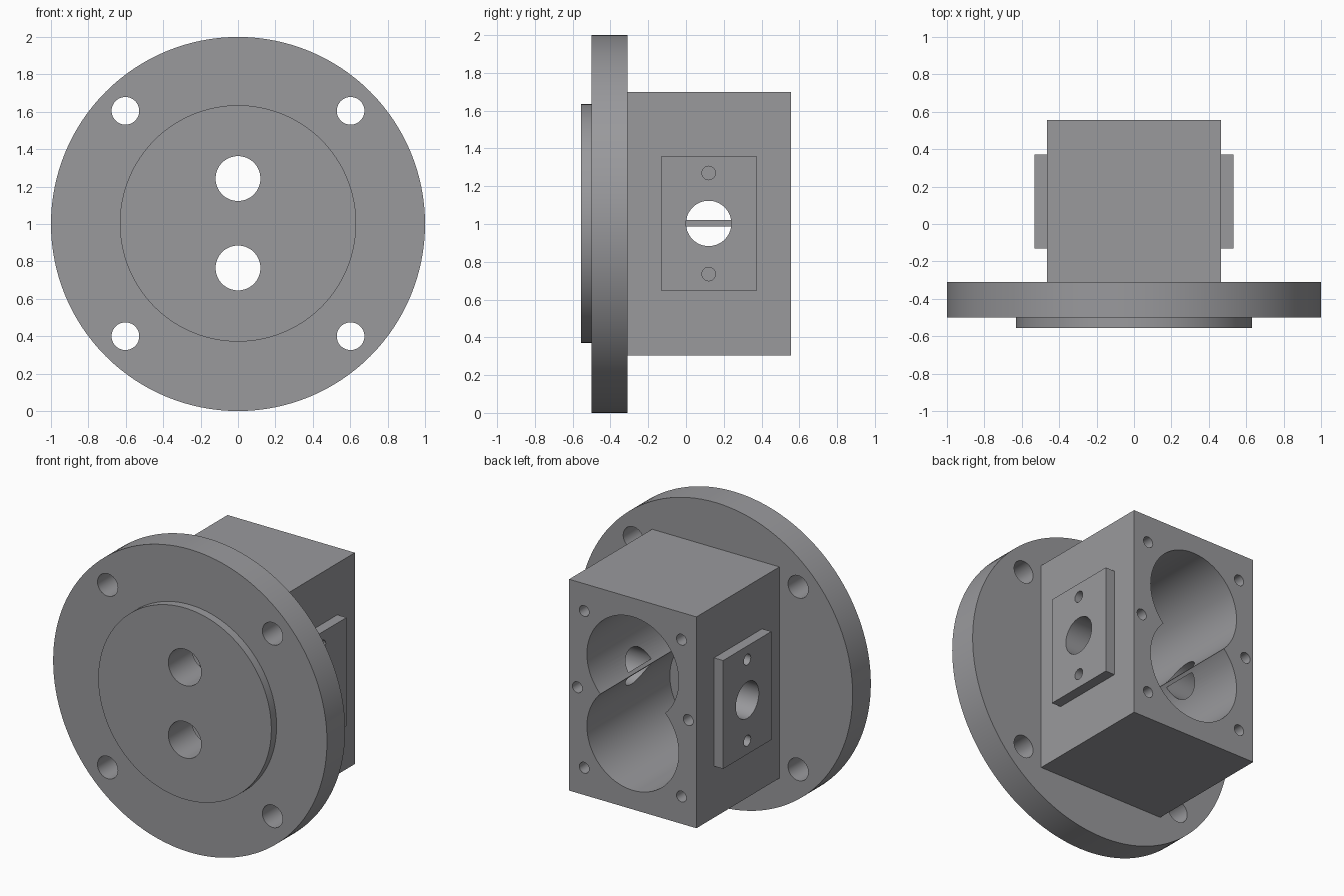
import bpy
import math

if "Cube" in bpy.data.objects:
    bpy.data.objects.remove(bpy.data.objects["Cube"])

grey = bpy.data.materials.new("machined grey")
grey.diffuse_color = (0.32, 0.32, 0.335, 1)
grey.use_nodes = True
grey.node_tree.nodes["Principled BSDF"].inputs["Base Color"].default_value = grey.diffuse_color

ZC = 1.0                       # height of the main axis
BACK, SEAT = 0.555, -0.31      # back of the block, back of the flange


def box(name, x, y, z):
    """Box from (min, max) ranges."""
    bpy.ops.mesh.primitive_cube_add(size=1, location=[sum(r) / 2 for r in (x, y, z)])
    ob = bpy.context.object
    ob.name = name
    ob.scale = [r[1] - r[0] for r in (x, y, z)]
    bpy.ops.object.transform_apply(location=True, rotation=True, scale=True)
    return ob


def cyl(name, axis, radius, start, end, a, b, sides=64):
    """Cylinder along axis; a, b are its centre on the other axis and z."""
    mid = (start + end) / 2
    loc = (a, mid, b) if axis == "y" else (mid, a, b)
    rot = (math.pi / 2, 0, 0) if axis == "y" else (0, math.pi / 2, 0)
    bpy.ops.mesh.primitive_cylinder_add(vertices=sides, radius=radius,
                                        depth=abs(end - start), location=loc, rotation=rot)
    ob = bpy.context.object
    ob.name = name
    bpy.ops.object.transform_apply(location=True, rotation=True, scale=True)
    return ob


def cut(ob, cutters):
    """Subtract the cutters one after another and remove them."""
    for c in cutters:
        c.hide_render = True
        m = ob.modifiers.new("cut", "BOOLEAN")
        m.operation, m.solver, m.object = "DIFFERENCE", "EXACT", c
        bpy.context.view_layer.objects.active = ob
        bpy.ops.object.modifier_apply(modifier=m.name)
        bpy.data.objects.remove(c)


def finish(ob):
    ob.data.materials.clear()
    ob.data.materials.append(grey)
    bpy.ops.object.select_all(action="DESELECT")
    ob.select_set(True)
    bpy.context.view_layer.objects.active = ob
    bpy.ops.object.shade_smooth_by_angle(angle=math.radians(30))


def port_cutters():
    return [cyl("port_cutter", "y", 0.12, -0.7, 0.0, 0, z) for z in (1.243, 0.765)]


def side_cutters(s):
    """Large side opening and the two blind screw holes beside it."""
    return [cyl("side_cutter", "x", 0.12, s * 0.7, s * 0.2526, 0.12, ZC + 0.003)] + [
        cyl("side_screw_cutter", "x", 0.036, s * 0.7, s * 0.4, 0.12, z, 24)
        for z in (1.27, 0.735)]


# Round mounting flange with four bolt holes
flange = cyl("mounting_flange", "y", 1.0, -0.5, SEAT, 0, ZC, 128)
cut(flange, port_cutters() + [
    cyl("bolt_cutter", "y", 0.074, -0.7, 0.0, x, z, 40)
    for x in (-0.602, 0.602) for z in (0.4, 1.605)])
finish(flange)

# Raised disc on the front
disc = cyl("front_disc", "y", 0.632, -0.555, -0.5, 0, ZC + 0.003, 128)
cut(disc, port_cutters())
finish(disc)

# Rectangular housing with twin bores and six back screw holes
housing = box("housing", (-0.465, 0.465), (SEAT, BACK), (0.305, 1.70))
bores = [cyl("bore_cutter", "y", 0.335, SEAT - 0.1, 0.7, 0, z, 96) for z in (1.241, 0.766)]
screws = [cyl("back_screw_cutter", "y", 0.036, BACK - 0.2, 0.7, s * x, ZC + z, 24)
          for s in (-1, 1) for x, z in ((0.355, 0.52), (0.405, 0.003), (0.355, -0.515))]
cut(housing, bores + screws + side_cutters(1) + side_cutters(-1))
finish(housing)

# Side pads around the side openings
for side, s in (("right", 1), ("left", -1)):
    pad = box(side + "_side_pad", sorted((s * 0.465, s * 0.532)), (-0.13, 0.372), (0.645, 1.36))
    cut(pad, side_cutters(s))
    finish(pad)
